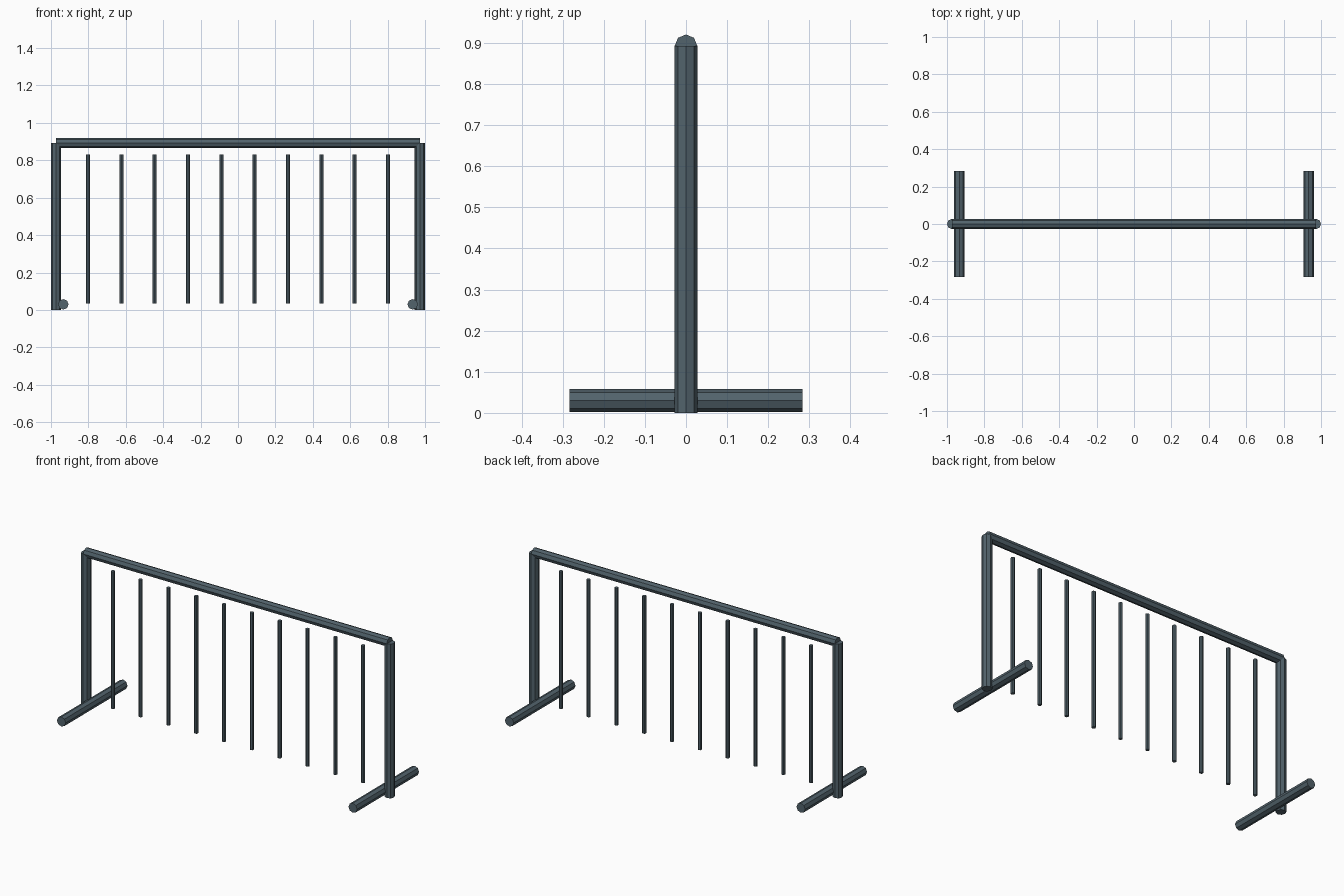
import bpy
from math import pi

if "Cube" in bpy.data.objects:
    bpy.data.objects.remove(bpy.data.objects["Cube"])

paint = bpy.data.materials.new("dark_steel")
paint.diffuse_color = (0.085, 0.125, 0.15, 1)
paint.use_nodes = True
paint.node_tree.nodes["Principled BSDF"].inputs["Base Color"].default_value = paint.diffuse_color


def tube(name, center, length, radius, sides=8, rot=(0, 0, 0)):
    bpy.ops.mesh.primitive_cylinder_add(vertices=sides, radius=radius, depth=length,
                                        location=center, rotation=rot)
    ob = bpy.context.object
    ob.name = name
    ob.data.materials.append(paint)
    return ob


R = 0.0275
POST_X, POST_H = 0.9725, 0.893

# Top rail running between the post centres
tube("top_rail", (0, 0, POST_H), 2 * POST_X, R, rot=(0, pi / 2, 0))

# End posts and the cross feet on their inner side
for side, s in (("left", -1), ("right", 1)):
    tube(side + "_post", (s * POST_X, 0, POST_H / 2), POST_H, R)
    tube(side + "_foot", (s * 0.934, 0, 0.03), 0.566, 0.028, rot=(pi / 2, 0, 0))

# Thin vertical bars
BARS, Z0, Z1 = 10, 0.035, 0.83
for i in range(BARS):
    x = -0.802 + 1.604 * i / (BARS - 1)
    tube(f"bar_{i + 1}", (x, 0, (Z0 + Z1) / 2), Z1 - Z0, 0.011)
